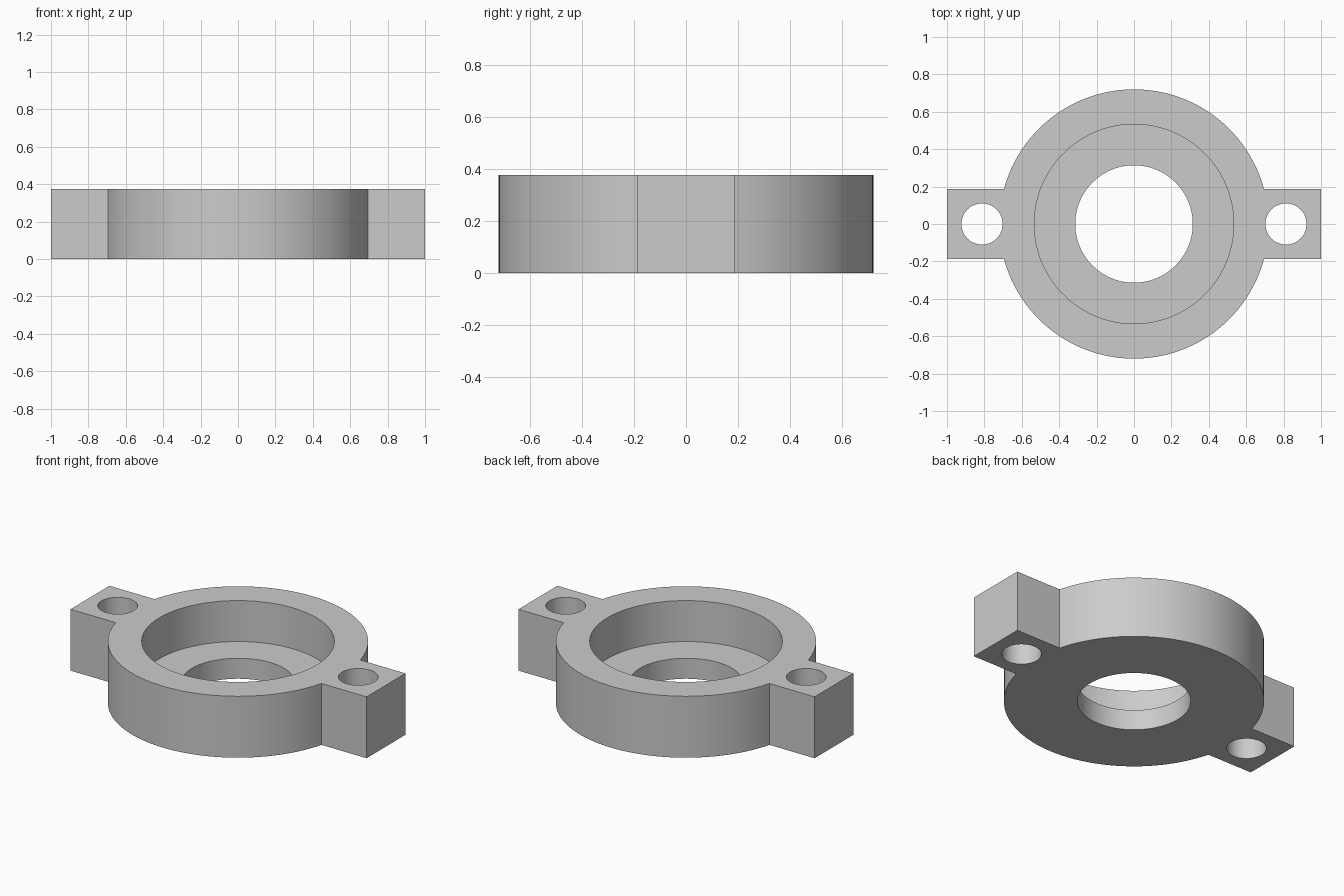
import bpy, bmesh
from math import asin, cos, sin, pi, radians

HEIGHT = 0.375
RING_R = 0.72
LUG_HALF = 0.1875
LUG_X = 0.8125

if "Cube" in bpy.data.objects:
    bpy.data.objects.remove(bpy.data.objects["Cube"], do_unlink=True)

# Plain grey metal
grey = bpy.data.materials.new("plain_grey")
grey.use_nodes = True
colour = (0.6, 0.6, 0.6, 1)
grey.diffuse_color = colour
grey.node_tree.nodes["Principled BSDF"].inputs["Base Color"].default_value = colour


def prism(name, outline, z0, z1):
    """Extrude a closed outline between two heights."""
    bm = bmesh.new()
    base = bm.faces.new([bm.verts.new((x, y, z0)) for x, y in outline])
    top = bmesh.ops.extrude_face_region(bm, geom=[base])["geom"]
    verts = [v for v in top if isinstance(v, bmesh.types.BMVert)]
    bmesh.ops.translate(bm, verts=verts, vec=(0, 0, z1 - z0))
    bmesh.ops.recalc_face_normals(bm, faces=bm.faces)
    mesh = bpy.data.meshes.new(name)
    bm.to_mesh(mesh)
    bm.free()
    mesh.materials.append(grey)
    obj = bpy.data.objects.new(name, mesh)
    bpy.context.collection.objects.link(obj)
    return obj


def arc(radius, start, end, steps, cx=0):
    angles = [start + (end - start) * i / steps for i in range(steps + 1)]
    return [(cx + radius * cos(a), radius * sin(a)) for a in angles]


def cut_hole(body, name, radius, cx, z0, z1, steps):
    """Cut a round hole into the body and discard the cutter."""
    cutter = prism(name, arc(radius, 0, 2 * pi, steps, cx)[:-1], z0, z1)
    cutter.hide_render = True
    mod = body.modifiers.new(name, "BOOLEAN")
    mod.operation = "DIFFERENCE"
    mod.solver = "EXACT"
    mod.object = cutter
    bpy.context.view_layer.objects.active = body
    bpy.ops.object.modifier_apply(modifier=name)
    bpy.data.objects.remove(cutter, do_unlink=True)


# Ring and two square lugs as one outline
a = asin(LUG_HALF / RING_R)
outline = arc(RING_R, a, pi - a, 48) + [(-1, LUG_HALF), (-1, -LUG_HALF)]
outline += arc(RING_R, pi + a, 2 * pi - a, 48) + [(1, -LUG_HALF), (1, LUG_HALF)]
body = prism("flange_ring", outline, 0, HEIGHT)

# Stepped bore and bolt holes
cut_hole(body, "counterbore", 0.533, 0, 0.125, 1, 96)
cut_hole(body, "bore", 0.314, 0, -1, 1, 96)
for side, x in (("left", LUG_X), ("right", -LUG_X)):
    cut_hole(body, side + "_bolt_hole", 0.11, x, -1, 1, 48)

# Smooth round walls, crisp edges
bpy.ops.object.select_all(action="DESELECT")
body.select_set(True)
bpy.context.view_layer.objects.active = body
bpy.ops.object.shade_smooth_by_angle(angle=radians(30))
